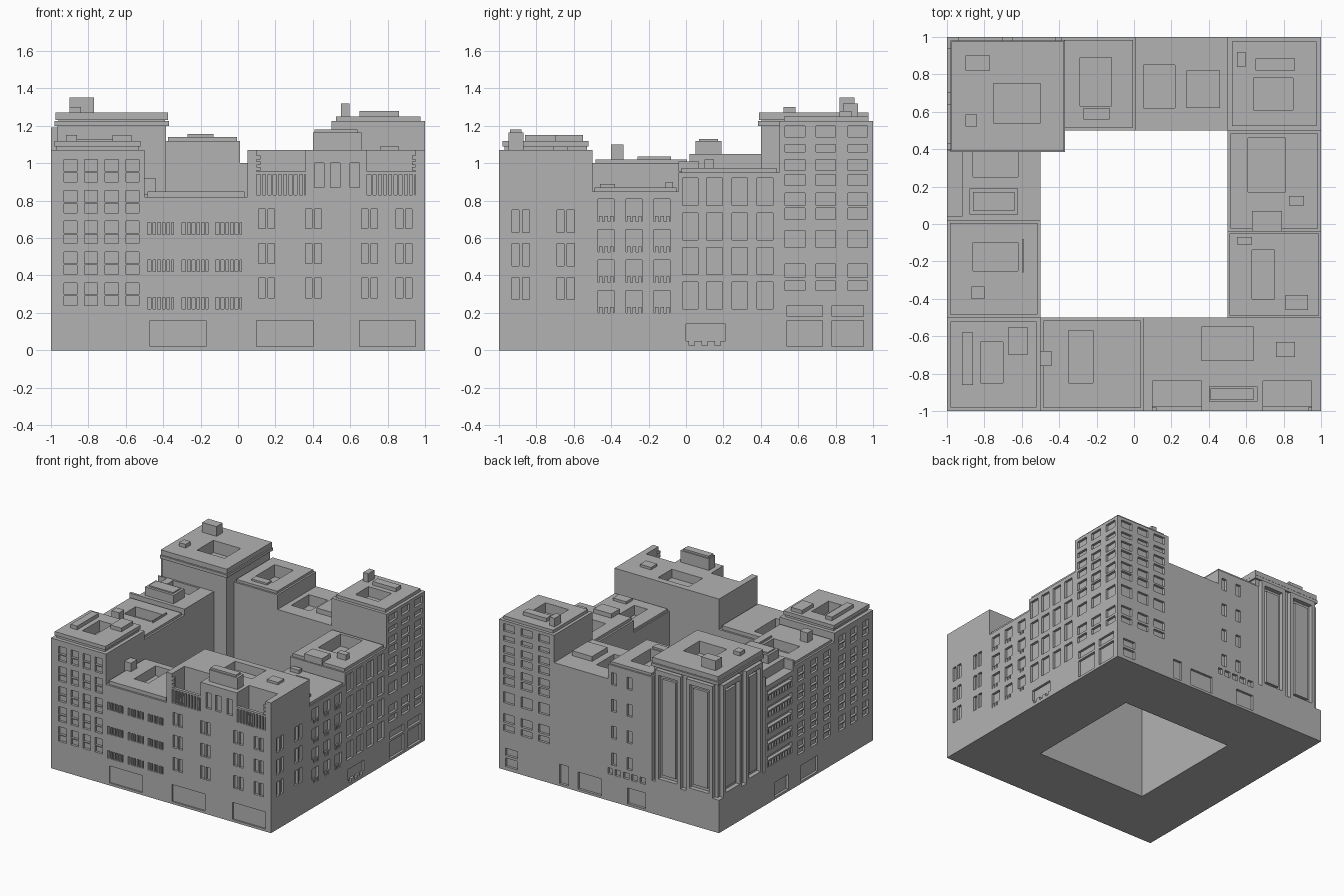
import bpy
import bmesh

old = bpy.data.objects.get("Cube")
if old:
    bpy.data.objects.remove(old)

stone = bpy.data.materials.new("plain grey")
stone.use_nodes = True
stone.diffuse_color = (0.45, 0.45, 0.45, 1)
stone.node_tree.nodes["Principled BSDF"].inputs["Base Color"].default_value = (0.45, 0.45, 0.45, 1)


def make_object(name, boxes):
    """One mesh object out of boxes given as (x0, x1, y0, y1, z0, z1)."""
    bm = bmesh.new()
    for x0, x1, y0, y1, z0, z1 in boxes:
        cube = bmesh.ops.create_cube(bm, size=1)
        for v in cube["verts"]:
            v.co = (x1 if v.co.x > 0 else x0, y1 if v.co.y > 0 else y0, z1 if v.co.z > 0 else z0)
    mesh = bpy.data.meshes.new(name)
    bm.to_mesh(mesh)
    bm.free()
    mesh.materials.append(stone)
    ob = bpy.data.objects.new(name, mesh)
    bpy.context.collection.objects.link(ob)
    return ob


def wall(side, u0, u1, z0, z1, depth=0.02, plane=1.0, out=0.02):
    """Box lying on an outer wall, reaching inwards by depth."""
    a, b = plane - depth, plane + out
    return {"front": (u0, u1, -b, -a, z0, z1), "back": (u0, u1, a, b, z0, z1),
            "right": (a, b, u0, u1, z0, z1), "left": (-b, -a, u0, u1, z0, z1)}[side]


def windows(side, columns, width, rows, bar=False):
    cuts = []
    for c in columns:
        for z0, z1 in rows:
            if bar:
                m = z0 + (z1 - z0) * 0.45
                cuts += [wall(side, c, c + width, z0, m - 0.004), wall(side, c, c + width, m + 0.004, z1)]
            else:
                cuts.append(wall(side, c, c + width, z0, z1))
    return cuts


def rows(start, step, height, count):
    return [(start + i * step, start + i * step + height) for i in range(count)]


def building(name, area, height, steps=(), cuts=(), pits=(), extras=(), base=0.0):
    """Body with stepped roof slabs (inset, top), cut openings, roof pits and rooftop boxes."""
    x0, x1, y0, y1 = area
    parts = [(x0, x1, y0, y1, base, height)]
    top = height
    for inset, z in steps:
        parts.append((x0 + inset, x1 - inset, y0 + inset, y1 - inset, top - 0.01, z))
        top = z
    cutters = list(cuts) + [(a, b, c, d, top - depth, top + 0.1) for a, b, c, d, depth in pits]
    body = make_object(name, parts)
    if cutters:
        tool = make_object(name + "_cutter", cutters)
        tool.hide_render = True
        mod = body.modifiers.new("openings", "BOOLEAN")
        mod.object = tool
        mod.operation = "DIFFERENCE"
        mod.solver = "EXACT"
        mod.use_self = True
        bpy.context.view_layer.update()
        graph = bpy.context.evaluated_depsgraph_get()
        mesh = bpy.data.meshes.new_from_object(body.evaluated_get(graph))
        body.modifiers.clear()
        body.data = mesh
        bpy.data.objects.remove(tool)
    if extras:
        make_object(name + "_rooftop", [(a, b, c, d, top - 0.02, z) for a, b, c, d, z in extras])


# Front left block
tall = rows(0.24, 0.165, 0.12, 5)
building("front_left_block", (-1, -0.5, -1, -0.5), 1.05,
         [(0.0, 1.07), (0.03, 1.1), (0.02, 1.12)],
         windows("front", (-0.93, -0.82, -0.71, -0.6), 0.07, tall, True)
         + windows("left", (-0.94, -0.79, -0.64), 0.08, tall, True),
         [(-0.82, -0.7, -0.85, -0.63, 0.09)],
         [(-0.92, -0.86, -0.86, -0.58, 1.15), (-0.67, -0.57, -0.7, -0.55, 1.15)])

# Front middle block with rows of balconies
cuts, posts = [wall("front", -0.47, -0.17, 0.02, 0.16, 0.012)], []
for z in (0.22, 0.42, 0.62):
    for x in (-0.485, -0.3, -0.12):
        cuts.append(wall("front", x, x + 0.14, z, z + 0.08, 0.03))
        posts += [wall("front", x + 0.02 + i * 0.025, x + 0.03 + i * 0.025, z, z + 0.08, 0.03, out=0)
                  for i in range(5)]
        posts.append(wall("front", x, x + 0.14, z + 0.062, z + 0.08, 0.03, out=0))
building("front_middle_block", (-0.5, 0.05, -1, -0.5), 0.8,
         [(0.0, 0.82), (0.015, 0.85)], cuts, [(-0.35, -0.22, -0.85, -0.57, 0.08)],
         [(-0.5, -0.44, -0.76, -0.68, 0.92)])
make_object("front_balcony_rails", posts)

# Front right block with two corner terraces
cuts = [wall("front", x, x + 0.3, 0.02, 0.16, 0.012) for x in (0.1, 0.65)]
pairs = rows(0.28, 0.185, 0.105, 3)
for x in (0.11, 0.36, 0.66, 0.845):
    cuts += windows("front", (x, x + 0.05), 0.036, pairs)
for y in (-0.93, -0.69):
    cuts += windows("right", (y, y + 0.055), 0.038, rows(0.27, 0.18, 0.12, 3))
cuts += windows("front", (0.41, 0.495, 0.6), 0.05, [(0.87, 1.0)])
cuts += [(a, b, -1.05, -0.84, 0.83, 1.2) for a, b in ((0.1, 0.36), (0.69, 0.95))]
building("front_right_block", (0.05, 1, -1, -0.5), 1.07, (), cuts,
         [(0.36, 0.64, -0.73, -0.55, 0.07)],
         [(0.4, 0.66, -0.95, -0.87, 1.165), (0.41, 0.64, -0.94, -0.88, 1.18),
          (0.76, 0.86, -0.71, -0.63, 1.09)])
rails = []
for a, b in ((0.1, 0.36), (0.69, 0.95)):
    rails.append(wall("front", a, b, 0.94, 0.955, 0.025, out=0))
    rails += [wall("front", a + 0.02 + i * 0.028, a + 0.032 + i * 0.028, 0.82, 0.945, 0.02, out=0)
              for i in range(9)]
for a in (0.1, 0.93):
    rails += [wall("front", a, a + 0.02, z, z + 0.02, 0.02, out=0) for z in (0.96, 0.99, 1.02)]
make_object("terrace_rails", rails)

# Right side, lower block
building("right_low_block", (0.5, 1, -0.5, -0.04), 0.85, [(0.01, 0.87)],
         windows("right", (-0.47, -0.32, -0.17), 0.085, rows(0.2, 0.163, 0.12, 4)),
         [(0.63, 0.75, -0.4, -0.14, 0.08)],
         [(0.55, 0.63, -0.11, -0.07, 0.9), (0.81, 0.93, -0.46, -0.38, 0.89)])
make_object("right_window_rails", [wall("right", y + i * 0.03, y + 0.018 + i * 0.03, z, z + 0.03, 0.02, out=0)
            for z in (0.2, 0.363, 0.526, 0.689) for y in (-0.465, -0.315, -0.165) for i in range(3)])

# Right side, middle block
building("right_middle_block", (0.5, 1, -0.04, 0.5), 0.95, [(0.015, 0.975)],
         windows("right", (-0.02, 0.11, 0.245, 0.38), 0.085, rows(0.22, 0.185, 0.145, 4))
         + [wall("right", 0, 0.21, 0.05, 0.14)]
         + [wall("right", 0.015 + i * 0.07, 0.045 + i * 0.07, 0.025, 0.055) for i in range(3)],
         [(0.61, 0.81, 0.17, 0.46, 0.1)],
         [(0.63, 0.79, -0.04, 0.07, 1.01), (0.83, 0.91, 0.1, 0.15, 1.02)])

# Back right tower
tower_rows = [(0.32, 0.37), (0.39, 0.46), (0.55, 0.64), (0.7, 0.76), (0.775, 0.84),
              (0.88, 0.94), (0.96, 1.02), (1.06, 1.1), (1.14, 1.2)]
cuts = windows("right", (0.53, 0.695, 0.865), 0.105, tower_rows)
cuts += windows("back", (0.54, 0.7, 0.86), 0.1, tower_rows)
for y, w in ((0.54, 0.19), (0.78, 0.17)):
    cuts += windows("right", (y,), w, [(0.02, 0.16), (0.18, 0.24)])
cuts += windows("back", (0.83,), 0.11, [(0.03, 0.1), (0.12, 0.18)])
building("back_right_tower", (0.5, 1, 0.5, 1), 1.21, [(0.0, 1.225), (0.025, 1.25)],
         cuts, [(0.64, 0.85, 0.61, 0.78, 0.08)],
         [(0.65, 0.86, 0.82, 0.885, 1.28), (0.55, 0.595, 0.84, 0.92, 1.32)])

# Back wall, plain low block
building("back_low_block", (0.01, 0.5, 0.5, 1), 1.0, (),
         [wall("back", 0.37, 0.45, 0.02, 0.18), wall("back", 0.07, 0.28, 0.02, 0.16)],
         [(0.05, 0.22, 0.62, 0.85, 0.09)], [(0.28, 0.46, 0.62, 0.82, 1.04)])

# Back wall, narrow-window block
building("back_middle_block", (-0.39, 0.01, 0.5, 1), 1.12, [(0.015, 1.14)],
         windows("back", (-0.07, -0.21), 0.045, rows(0.3, 0.22, 0.1, 4))
         + [wall("back", -0.33, -0.17, 0.02, 0.15)]
         + [wall("back", -0.33 + i * 0.075, -0.28 + i * 0.075, 0.22, 0.27) for i in range(5)],
         [(-0.29, -0.12, 0.63, 0.89, 0.1)], [(-0.27, -0.13, 0.56, 0.62, 1.155)])

# Back left tower: plinth, set-back shaft and framed tall panels
make_object("tower_plinth", [(-1, -0.39, 0.5, 1, 0, 0.27), (-1, -0.5, 0.4, 0.6, 0, 0.27)])
building("back_left_tower", (-0.965, -0.385, 0.4, 0.965), 1.21,
         [(-0.015, 1.225), (0.005, 1.24), (-0.01, 1.27)], (),
         [(-0.75, -0.5, 0.54, 0.75, 0.1)],
         [(-0.9, -0.77, 0.82, 0.9, 1.35), (-0.9, -0.84, 0.52, 0.585, 1.3)], base=0.25)
frames = []
for side, spans in (("back", ((-0.94, -0.7), (-0.65, -0.42))), ("left", ((0.43, 0.64), (0.7, 0.94)))):
    for a, b in spans:
        for u0, u1 in ((a, a + 0.03), (b - 0.03, b)):
            frames.append(wall(side, u0, u1, 0.26, 1.19, 0.04, out=0))
        for z0, z1 in ((0.26, 0.3), (1.15, 1.19)):
            frames.append(wall(side, a, b, z0, z1, 0.04, out=0))
        frames.append(wall(side, a + 0.055, b - 0.055, 0.33, 1.12, 0.04, out=-0.015))
make_object("tower_panel_frames", frames)

# Left side, balcony block with a roof terrace
cuts, posts = [wall("left", 0.1, 0.28, 0.02, 0.14), (-1.05, -0.92, 0.04, 0.39, 0.97, 1.2)], []
for z0, z1 in rows(0.3, 0.135, 0.09, 5):
    cuts.append(wall("left", 0.05, 0.37, z0, z1, 0.03))
    posts.append(wall("left", 0.05, 0.37, z0 + 0.045, z0 + 0.055, 0.03, out=0))
    posts += [wall("left", 0.07 + i * 0.035, 0.082 + i * 0.035, z0, z0 + 0.05, 0.03, out=0) for i in range(9)]
building("left_balcony_block", (-1, -0.5, 0.02, 0.4), 1.05, (), cuts,
         [(-0.86, -0.62, 0.25, 0.385, 0.08)],
         [(-0.88, -0.62, 0.05, 0.19, 1.12), (-0.86, -0.64, 0.07, 0.17, 1.13)])
make_object("left_balcony_rails", posts)

# Left side, windowed block
building("left_middle_block", (-1, -0.5, -0.5, 0.02), 1.0, [(0.015, 1.02)],
         windows("left", (-0.45, -0.28, -0.11), 0.085, rows(0.25, 0.15, 0.11, 5), True)
         + [wall("left", -0.28, -0.06, 0.02, 0.15)],
         [(-0.86, -0.62, -0.25, -0.1, 0.08)],
         [(-0.87, -0.8, -0.4, -0.335, 1.1), (-0.6, -0.59, -0.26, -0.08, 1.035)])
